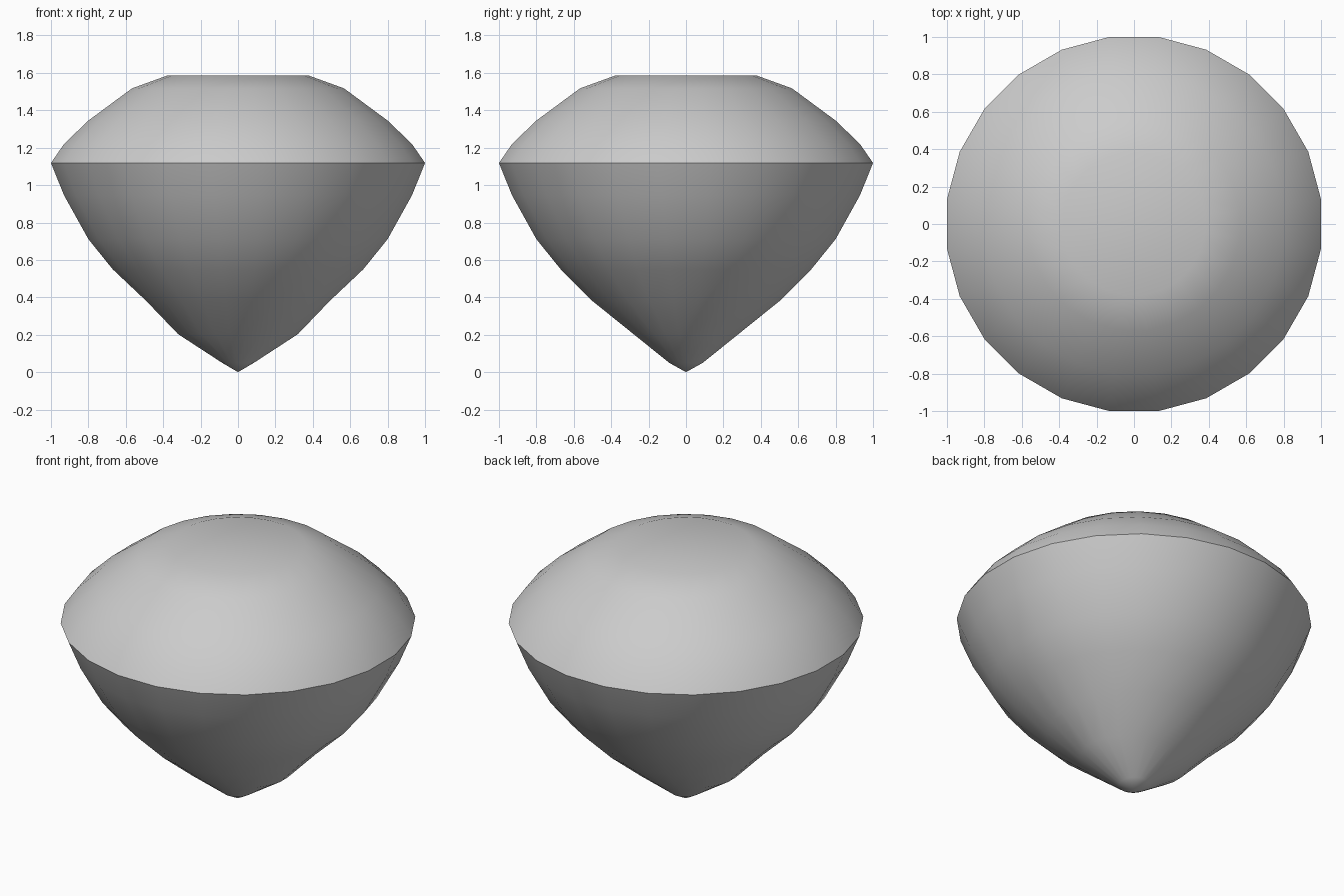
import bpy, bmesh, math

if "Cube" in bpy.data.objects:
    bpy.data.objects.remove(bpy.data.objects["Cube"])

SIDES = 24
# Profile from under the girdle to the table: half width in x, half width in y, height
RINGS = [
    (0.085, 0.09, 0.05),
    (0.32, 0.28, 0.203),
    (0.49, 0.50, 0.38),
    (0.67, 0.67, 0.55),
    (0.80, 0.80, 0.711),
    (0.93, 0.93, 0.945),
    (1.00, 1.00, 1.118),   # girdle
    (0.93, 0.93, 1.22),
    (0.80, 0.80, 1.345),
    (0.567, 0.567, 1.517),
    (0.38, 0.38, 1.585),   # table edge
]

bm = bmesh.new()
fit = 1 / math.cos(math.pi / SIDES)   # flats face the axes


def ring(rx, ry, z):
    angles = [2 * math.pi * (i + 0.5) / SIDES for i in range(SIDES)]
    return [bm.verts.new((rx * fit * math.cos(a), ry * fit * math.sin(a), z)) for a in angles]


# Pavilion and crown bands
loops = [ring(*r) for r in RINGS]
for low, high in zip(loops, loops[1:]):
    for i in range(SIDES):
        j = (i + 1) % SIDES
        bm.faces.new((low[i], low[j], high[j], high[i]))

# Pointed tip and flat table
tip = bm.verts.new((0, 0, 0))
for i in range(SIDES):
    bm.faces.new((tip, loops[0][(i + 1) % SIDES], loops[0][i]))
bm.faces.new(loops[-1])

bmesh.ops.recalc_face_normals(bm, faces=bm.faces[:])
mesh = bpy.data.meshes.new("gemstone")
bm.to_mesh(mesh)
bm.free()
gem = bpy.data.objects.new("gemstone", mesh)
bpy.context.collection.objects.link(gem)

# Smooth facets with a sharp girdle
bpy.context.view_layer.objects.active = gem
gem.select_set(True)
bpy.ops.object.shade_smooth_by_angle(angle=math.radians(40))
